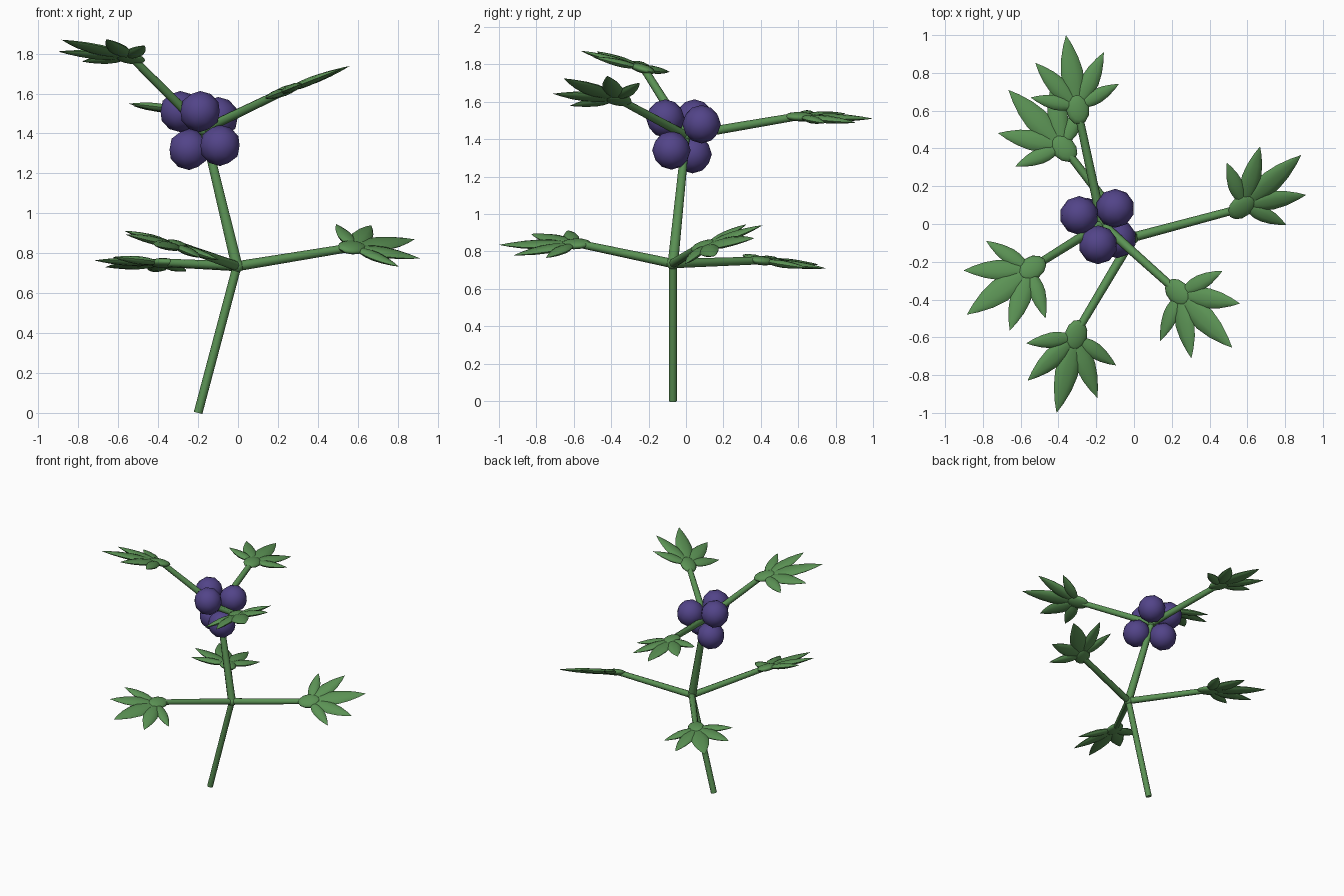
import bpy, bmesh, math
from mathutils import Vector, Matrix

if "Cube" in bpy.data.objects:
    bpy.data.objects.remove(bpy.data.objects["Cube"])


def material(name, rgb):
    m = bpy.data.materials.new(name)
    m.diffuse_color = (*rgb, 1)
    m.use_nodes = True
    m.node_tree.nodes["Principled BSDF"].inputs["Base Color"].default_value = m.diffuse_color
    return m


GREEN = material("leaf green", (0.105, 0.29, 0.09))
PURPLE = material("berry purple", (0.085, 0.058, 0.25))


def finish(name, bm, mat, angle=60):
    bmesh.ops.recalc_face_normals(bm, faces=bm.faces)
    me = bpy.data.meshes.new(name)
    bm.to_mesh(me)
    bm.free()
    ob = bpy.data.objects.new(name, me)
    bpy.context.collection.objects.link(ob)
    me.materials.append(mat)
    bpy.ops.object.select_all(action='DESELECT')
    bpy.context.view_layer.objects.active = ob
    ob.select_set(True)
    bpy.ops.object.shade_smooth_by_angle(angle=math.radians(angle))
    return ob


def rod(bm, a, b, r1, r2):
    a, b = Vector(a), Vector(b)
    d = b - a
    mat = Matrix.Translation((a + b) / 2) @ d.to_track_quat('Z', 'Y').to_matrix().to_4x4()
    bmesh.ops.create_cone(bm, cap_ends=True, segments=8, radius1=r1, radius2=r2,
                          depth=d.length, matrix=mat)


def frame(origin, x, n):
    """Matrix with local x along the leaf and local z along the leaf normal."""
    y = n.cross(x)
    m = Matrix((x, y, n)).transposed().to_4x4()
    m.translation = origin
    return m


PROFILE = [(0, .25), (.15, .65), (.33, .95), (.48, 1), (.68, .78), (.86, .4), (1, 0)]


def leaflet(bm, m, length, sides=10):
    """Pointed lens shape lofted along local x."""
    rings = []
    for t, w in PROFILE[:-1]:
        ring = []
        for i in range(sides):
            a = 2 * math.pi * i / sides
            p = Vector((t * length, math.cos(a) * w * length * .155, math.sin(a) * w * .02))
            ring.append(bm.verts.new(m @ p))
        rings.append(ring)
    tip = bm.verts.new(m @ Vector((length, 0, 0)))
    bm.faces.new(rings[0])
    for i in range(sides):
        j = (i + 1) % sides
        for r, s in zip(rings, rings[1:]):
            bm.faces.new((r[i], r[j], s[j], s[i]))
        bm.faces.new((rings[-1][i], rings[-1][j], tip))


# Stem: two leaning segments with a knot at each joint
FOOT, LOW, HIGH = (-.2, -.07, 0), (-.005, -.07, .735), (-.17, 0, 1.42)
bm = bmesh.new()
rod(bm, FOOT, LOW, .022, .022)
rod(bm, LOW, HIGH, .03, .022)
for p, r in ((LOW, .034), (HIGH, .032)):
    bmesh.ops.create_icosphere(bm, subdivisions=2, radius=r, matrix=Matrix.Translation(p))
finish("stem", bm, GREEN)

# Leaves: stem joint, hub, middle tip, left-to-right direction across the blade
LEAVES = [
    (LOW, (.58, .10, .83), (.885, .365, .87), (-.235, .26, .165)),
    (LOW, (-.31, -.60, .84), (-.41, -1.0, .835), (.355, -.085, -.11)),
    (LOW, (-.38, .41, .75), (-.665, .71, .73), (-.25, -.25, .05)),
    (HIGH, (-.30, .62, 1.52), (-.36, 1.0, 1.51), (-.37, -.06, .05)),
    (HIGH, (-.55, -.24, 1.78), (-.885, -.48, 1.87), (.24, -.31, .06)),
    (HIGH, (.24, -.37, 1.615), (.52, -.655, 1.725), (.255, .29, .095)),
]
for k, (joint, hub, tip, across) in enumerate(LEAVES):
    hub, tip = Vector(hub), Vector(tip)
    axis = (tip - hub).normalized()
    normal = axis.cross(Vector(across)).normalized()
    size = (tip - hub).length
    m = frame(hub, axis, normal)

    # leaf stalk running into a flattened hub
    bm = bmesh.new()
    rod(bm, joint, m @ Vector((-.03, 0, 0)), .025, .021)
    finish(f"leaf_stalk_{k + 1}", bm, GREEN)

    bm = bmesh.new()
    bmesh.ops.create_uvsphere(bm, u_segments=12, v_segments=8, radius=1,
                              matrix=m @ Matrix.Translation((-.01, 0, 0))
                              @ Matrix.Diagonal((.085, .062, .024, 1)))
    # five leaflets fanned in the blade plane
    for deg, f in ((0, 1), (35, .84), (-35, .84), (70, .66), (-70, .66)):
        turn = Matrix.Rotation(math.radians(deg), 4, 'Z')
        leaflet(bm, m @ turn, size * f)
    finish(f"leaf_blade_{k + 1}", bm, GREEN)

# Berries clustered round the upper joint
BERRIES = [(-.19, -.11, 1.51), (-.29, .045, 1.51), (-.10, .083, 1.48),
           (-.09, -.078, 1.34), (-.245, .035, 1.32)]
for k, p in enumerate(BERRIES):
    bm = bmesh.new()
    bmesh.ops.create_icosphere(bm, subdivisions=2, radius=.103, matrix=Matrix.Translation(p))
    finish(f"berry_{k + 1}", bm, PURPLE)
